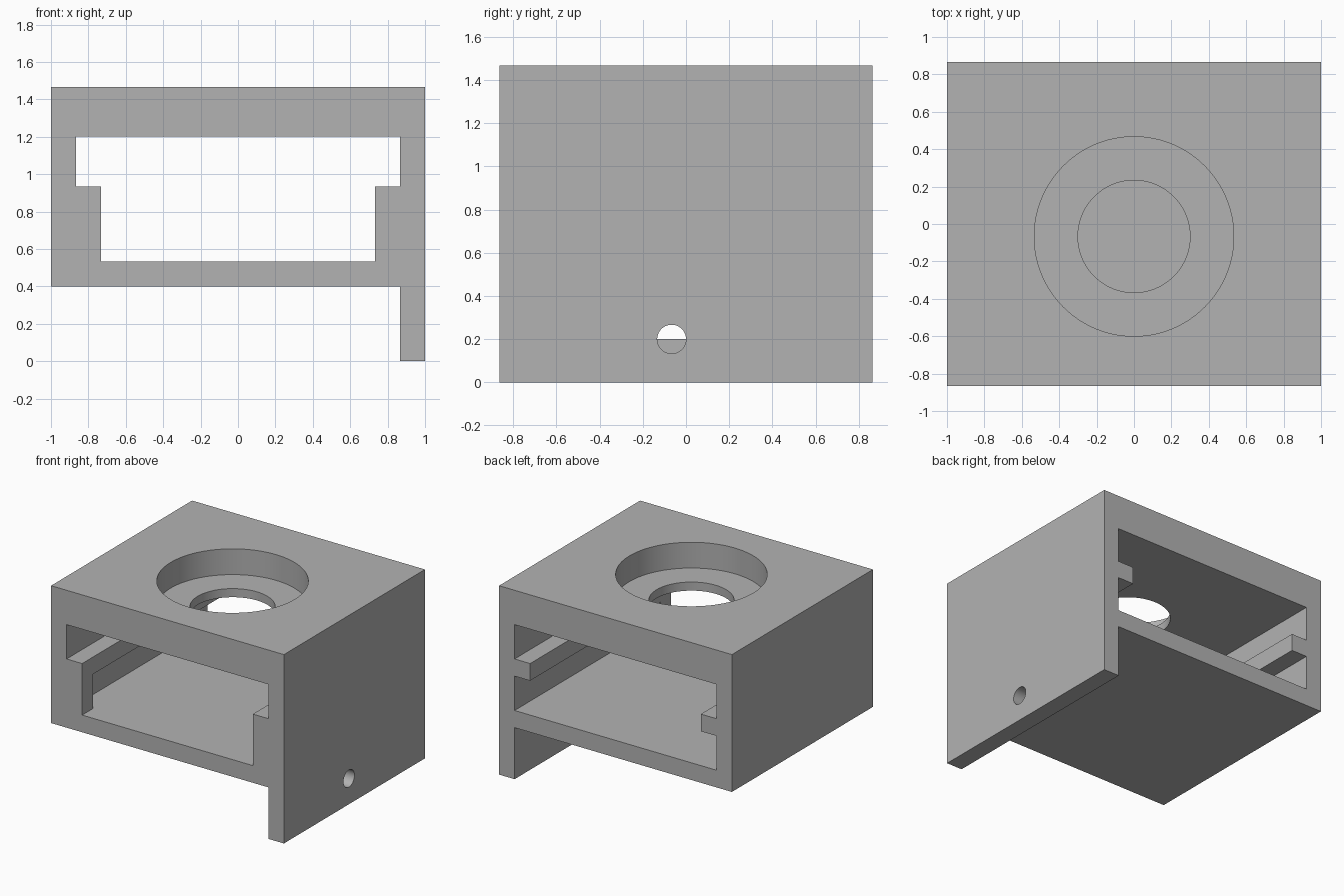
import bpy
import bmesh
import math
from mathutils import Matrix

if "Cube" in bpy.data.objects:
    bpy.data.objects.remove(bpy.data.objects["Cube"], do_unlink=True)

U = 2 / 15          # wall thickness, the module of the whole part
HALF_DEPTH = 0.865
HOLE_Y = -U / 2

grey = bpy.data.materials.new("plain grey")
grey.use_nodes = True
grey.diffuse_color = (0.45, 0.45, 0.45, 1)
grey.node_tree.nodes["Principled BSDF"].inputs["Base Color"].default_value = grey.diffuse_color


def make_object(name, bm):
    bmesh.ops.recalc_face_normals(bm, faces=bm.faces)
    mesh = bpy.data.meshes.new(name)
    bm.to_mesh(mesh)
    bm.free()
    mesh.materials.append(grey)
    obj = bpy.data.objects.new(name, mesh)
    bpy.context.collection.objects.link(obj)
    return obj


def extrude_profile(name, points, y0, y1):
    """Extrude an x-z outline along y."""
    bm = bmesh.new()
    face = bm.faces.new([bm.verts.new((x, y0, z)) for x, z in points])
    moved = bmesh.ops.extrude_face_region(bm, geom=[face])["geom"]
    verts = [v for v in moved if isinstance(v, bmesh.types.BMVert)]
    bmesh.ops.translate(bm, verts=verts, vec=(0, y1 - y0, 0))
    return make_object(name, bm)


def rectangle(x0, x1, z0, z1):
    return [(x0, z0), (x1, z0), (x1, z1), (x0, z1)]


def cylinder(name, radius, length, centre, axis="Z"):
    bm = bmesh.new()
    turn = Matrix.Rotation(math.pi / 2, 4, "Y") if axis == "X" else Matrix()
    bmesh.ops.create_cone(bm, cap_ends=True, segments=96, radius1=radius,
                          radius2=radius, depth=length,
                          matrix=Matrix.Translation(centre) @ turn)
    return make_object(name, bm)


def cut(target, cutter):
    cutter.hide_render = True
    mod = target.modifiers.new("cut", "BOOLEAN")
    mod.operation = "DIFFERENCE"
    mod.solver = "EXACT"
    mod.object = cutter
    bpy.context.view_layer.objects.active = target
    bpy.ops.object.modifier_apply(modifier=mod.name)
    bpy.data.objects.remove(cutter, do_unlink=True)


# Housing with a flange hanging below its left wall
FLOOR, TOP = 3 * U, 11 * U
housing = extrude_profile("housing", [
    (-1, FLOOR), (1 - U, FLOOR), (1 - U, 0), (1, 0), (1, TOP), (-1, TOP),
], -HALF_DEPTH, HALF_DEPTH)

# Slot through the housing: a wide upper channel over a narrower lower one
inner, narrow = 1 - U, 1 - 2 * U
cut(housing, extrude_profile("slot_cutter", [
    (-narrow, 4 * U), (narrow, 4 * U), (narrow, 7 * U), (inner, 7 * U),
    (inner, 9 * U), (-inner, 9 * U), (-inner, 7 * U), (-narrow, 7 * U),
], -1, 1))

# Recesses under the side rails, closed by a stop at the front
for side in (-1, 1):
    x0, x1 = sorted((side * (narrow - U), side * inner))
    cut(housing, extrude_profile("recess_cutter", rectangle(x0, x1, 4 * U, 6 * U),
                                 -HALF_DEPTH + U, 1))

# Stepped round opening in the top
cut(housing, cylinder("counterbore_cutter", 4 * U, 3 * U, (0, HOLE_Y, TOP)))
cut(housing, cylinder("opening_cutter", 0.3, 4 * U, (0, HOLE_Y, TOP - 2 * U)))

# Pin hole through the flange
cut(housing, cylinder("pin_hole_cutter", U / 2, 4 * U, (1 - U / 2, HOLE_Y, 1.5 * U), "X"))

# Thin half disc closing the lower half of the pin hole at the inner face
bm = bmesh.new()
arc = [math.pi + math.pi * i / 32 for i in range(33)]
face = bm.faces.new([bm.verts.new((1 - U, HOLE_Y + U / 2 * math.cos(a),
                                   1.5 * U + U / 2 * math.sin(a))) for a in arc])
moved = bmesh.ops.extrude_face_region(bm, geom=[face])["geom"]
bmesh.ops.translate(bm, vec=(0.005, 0, 0),
                    verts=[v for v in moved if isinstance(v, bmesh.types.BMVert)])
half_cap = make_object("pin_hole_half_cap", bm)

# Smooth round walls, sharp edges elsewhere
for obj in (housing, half_cap):
    bpy.ops.object.select_all(action="DESELECT")
    obj.select_set(True)
    bpy.context.view_layer.objects.active = obj
    bpy.ops.object.shade_smooth_by_angle(angle=math.radians(30))
